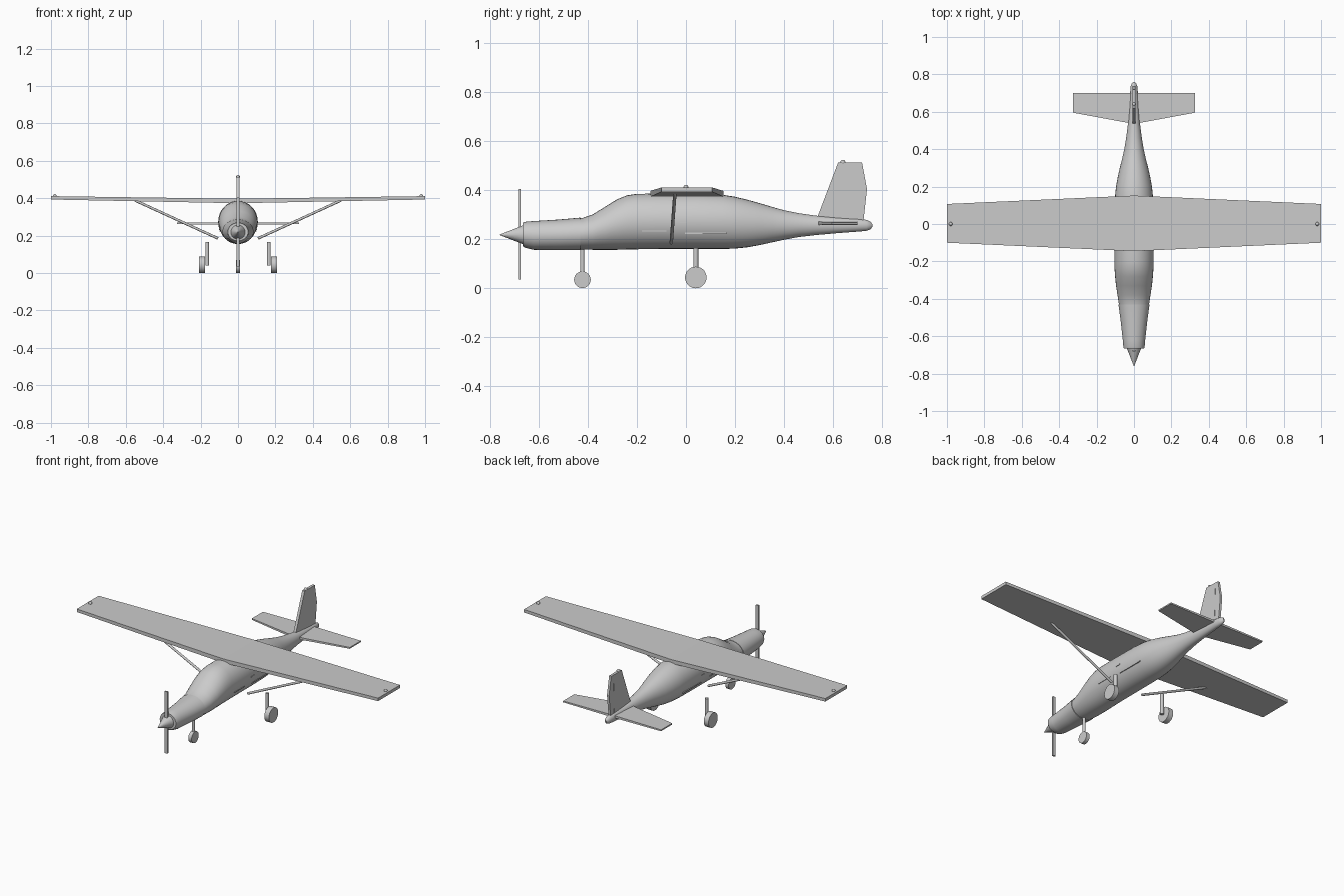
import bpy, bmesh, math
from mathutils import Vector

if "Cube" in bpy.data.objects:
    bpy.data.objects.remove(bpy.data.objects["Cube"])


def make(name, bm, smooth=None):
    bmesh.ops.recalc_face_normals(bm, faces=bm.faces)
    me = bpy.data.meshes.new(name)
    bm.to_mesh(me)
    bm.free()
    ob = bpy.data.objects.new(name, me)
    bpy.context.collection.objects.link(ob)
    if smooth:
        bpy.ops.object.select_all(action='DESELECT')
        ob.select_set(True)
        bpy.context.view_layer.objects.active = ob
        bpy.ops.object.shade_smooth_by_angle(angle=math.radians(smooth))
    return ob


def skin(name, rings, smooth=None):
    """Join closed rings of points and cap both ends."""
    bm = bmesh.new()
    vs = [[bm.verts.new(p) for p in r] for r in rings]
    n = len(rings[0])
    for a, b in zip(vs, vs[1:]):
        for i in range(n):
            j = (i + 1) % n
            bm.faces.new((a[i], a[j], b[j], b[i]))
    bm.faces.new(vs[0])
    bm.faces.new(vs[-1])
    return make(name, bm, smooth)


def body(name, stations, n=32):
    """Elliptical loft along y; station = (y, half width, bottom z, top z)."""
    rings = []
    for y, w, lo, hi in stations:
        m, h = (lo + hi) / 2, (hi - lo) / 2
        rings.append([(w * math.cos(2 * math.pi * i / n), y,
                       m + h * math.sin(2 * math.pi * i / n)) for i in range(n)])
    return skin(name, rings, 35)


def panel(name, sections):
    """Slab across the span; section = (x, front y, back y, z low, z high)."""
    return skin(name, [[(x, a, lo), (x, b, lo), (x, b, hi), (x, a, hi)]
                       for x, a, b, lo, hi in sections])


def rod(name, p, q, r, n=16, r2=None):
    p, q = Vector(p), Vector(q)
    d = q - p
    bm = bmesh.new()
    bmesh.ops.create_cone(bm, cap_ends=True, segments=n, radius1=r,
                          radius2=r if r2 is None else r2, depth=d.length)
    bm.transform(d.to_track_quat('Z', 'Y').to_matrix().to_4x4())
    bmesh.ops.translate(bm, verts=bm.verts, vec=(p + q) / 2)
    return make(name, bm, 40)


def box(name, c, s):
    bm = bmesh.new()
    bmesh.ops.create_cube(bm, size=1)
    bmesh.ops.scale(bm, verts=bm.verts, vec=s)
    bmesh.ops.translate(bm, verts=bm.verts, vec=c)
    return make(name, bm)


def ball(name, c, r):
    bm = bmesh.new()
    bmesh.ops.create_uvsphere(bm, u_segments=16, v_segments=10, radius=r)
    bmesh.ops.translate(bm, verts=bm.verts, vec=c)
    return make(name, bm, 60)


def fin_part(name, outline, half):
    skin(name, [[(x, y, z) for y, z in outline] for x in (-half, half)])


# Fuselage and engine cowl
body("fuselage", [
    (-.45, .076, .160, .283), (-.42, .082, .158, .287), (-.38, .088, .157, .301),
    (-.33, .096, .157, .332), (-.28, .101, .157, .363), (-.24, .104, .158, .379),
    (-.20, .105, .159, .385), (-.10, .106, .160, .386), (.05, .105, .160, .385),
    (.15, .101, .160, .381), (.20, .096, .162, .373), (.25, .087, .167, .361),
    (.30, .076, .176, .347), (.35, .063, .187, .332), (.40, .052, .198, .318),
    (.46, .042, .209, .306), (.53, .033, .217, .296), (.62, .026, .225, .288),
    (.70, .021, .231, .283), (.735, .018, .234, .279), (.752, .012, .240, .272),
    (.76, .004, .251, .261)])
body("engine_cowl", [
    (-.665, .054, .172, .268), (-.655, .057, .165, .271), (-.62, .060, .157, .274),
    (-.52, .071, .155, .280), (-.43, .083, .155, .288)])

# Spinner and propeller
rod("spinner", (0, -.66, .218), (0, -.76, .218), .040, 24, .001)
box("propeller", (0, -.678, .22), (.018, .010, .37))

# Wing with slight dihedral, and tailplane
panel("wing", [(-1, -.10, .107, .393, .411), (0, -.145, .152, .373, .397),
               (1, -.10, .107, .393, .411)])
panel("tailplane", [(-.325, .595, .70, .261, .269), (0, .535, .70, .258, .272),
                    (.325, .595, .70, .261, .269)])

# Fin, rudder and beacon
fin_part("fin", [(.53, .275), (.62, .512), (.698, .512), (.69, .26)], .008)
fin_part("rudder", [(.69, .26), (.698, .512), (.718, .512), (.738, .404), (.722, .26)], .007)
ball("beacon", (0, .64, .514), .010)

# Nose gear
rod("nose_gear_leg", (0, -.422, .036), (0, -.422, .20), .008)
rod("nose_wheel", (-.011, -.422, .035), (.011, -.422, .035), .034, 24)

# Paired parts
for side, s in (("left", 1), ("right", -1)):
    rod(side + "_wing_strut", (s * .107, -.06, .185), (s * .55, -.045, .388), .007, 12)
    rod(side + "_gear_leg", (s * .165, .04, .04), (s * .165, .04, .165), .010)
    rod(side + "_main_wheel", (s * .177, .04, .044), (s * .208, .04, .044), .044, 28)
    ball(side + "_wing_light", (s * .98, 0, .412), .010)
    box(side + "_front_door_sill", (s * .098, -.13, .233), (.006, .10, .005))
    box(side + "_rear_door_sill", (s * .095, .08, .224), (.006, .17, .005))
    box(side + "_door_handle", (s * .105, -.01, .27), (.006, .03, .006))
